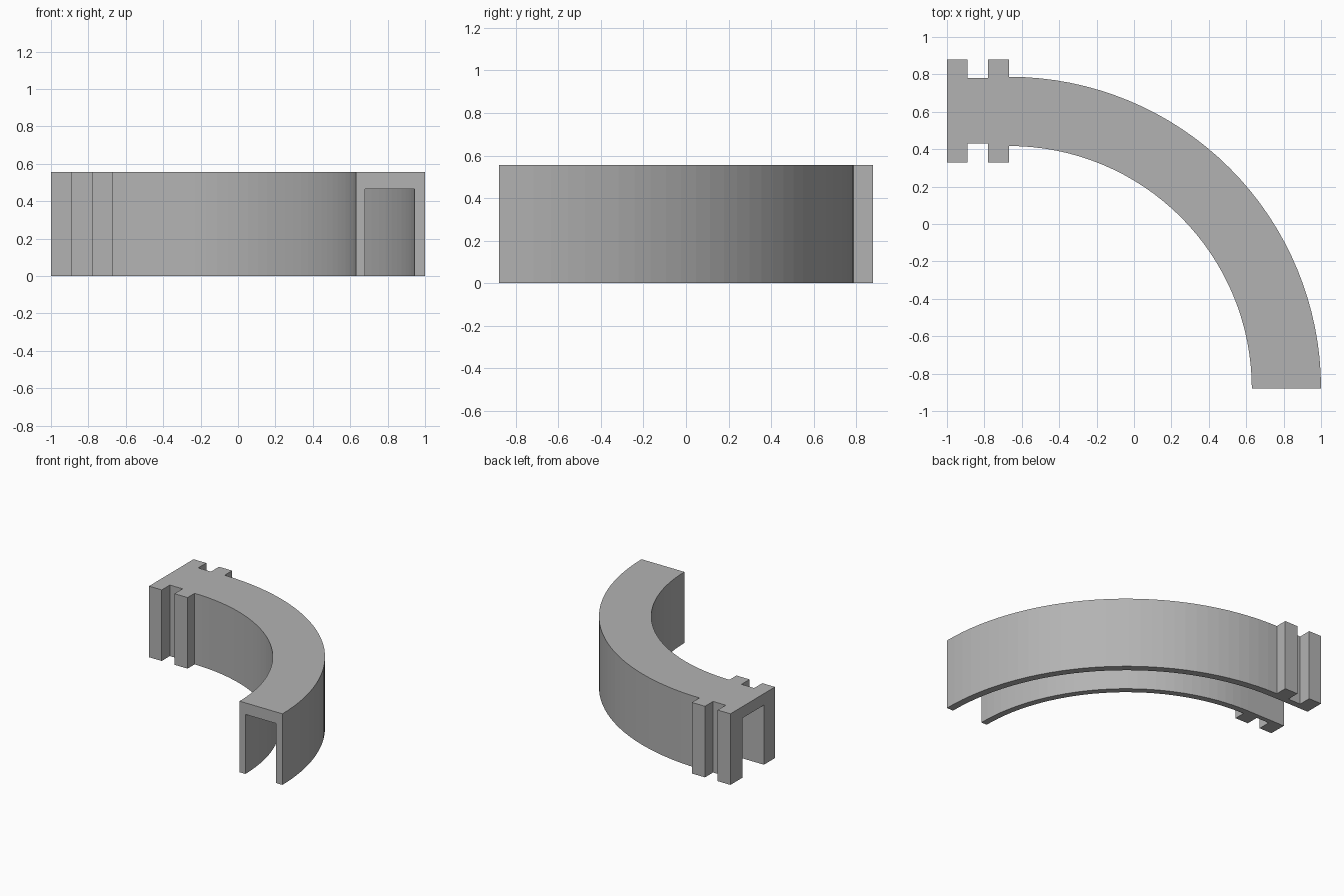
import bpy, bmesh
from math import sin, cos, pi

cube = bpy.data.objects.get("Cube")
if cube:
    bpy.data.objects.remove(cube, do_unlink=True)

# Bend centre, wall radii and heights
CX, CY = -0.667, -0.88
R_OUT, R_IN = 1.667, 1.297
R_CH_OUT, R_CH_IN = 1.61, 1.347
HEIGHT, CHANNEL_HEIGHT = 0.555, 0.465
SEGMENTS = 32

grey = bpy.data.materials.new("grey plastic")
grey.use_nodes = True
colour = (0.45, 0.45, 0.45, 1)
grey.diffuse_color = colour
grey.node_tree.nodes["Principled BSDF"].inputs["Base Color"].default_value = colour


def arc(radius):
    """Quarter bend from the open end round to the connector."""
    steps = [pi / 2 * i / SEGMENTS for i in range(SEGMENTS + 1)]
    return [(CX + radius * cos(a), CY + radius * sin(a)) for a in steps]


def connector(neck, flange):
    """Stepped edge of the two connector ribs, from the bend to the end."""
    return [(CX, flange), (-0.78, flange), (-0.78, neck),
            (-0.89, neck), (-0.89, flange), (-1, flange)]


def extrude_plan(name, plan, z0, z1):
    bm = bmesh.new()
    face = bm.faces.new([bm.verts.new((x, y, z0)) for x, y in plan])
    top = bmesh.ops.extrude_face_region(bm, geom=[face])["geom"]
    verts = [v for v in top if isinstance(v, bmesh.types.BMVert)]
    bmesh.ops.translate(bm, verts=verts, vec=(0, 0, z1 - z0))
    bmesh.ops.recalc_face_normals(bm, faces=bm.faces)
    mesh = bpy.data.meshes.new(name)
    bm.to_mesh(mesh)
    bm.free()
    mesh.materials.append(grey)
    obj = bpy.data.objects.new(name, mesh)
    bpy.context.collection.objects.link(obj)
    return obj


# Curved body with the ribbed connector
outer_edge = arc(R_OUT) + connector(0.78, 0.88)
inner_edge = arc(R_IN) + connector(0.43, 0.33)
body = extrude_plan("curved_channel", outer_edge + inner_edge[::-1], 0, HEIGHT)


# Hollow running the whole length, open underneath and at both ends
def channel_edge(radius):
    bend = arc(radius)
    return [(CX + radius, CY - 0.1)] + bend + [(-1.1, CY + radius)]


cutter = extrude_plan("channel_cutter",
                      channel_edge(R_CH_OUT) + channel_edge(R_CH_IN)[::-1],
                      -0.1, CHANNEL_HEIGHT)
cutter.hide_render = True

cut = body.modifiers.new("channel", 'BOOLEAN')
cut.operation = 'DIFFERENCE'
cut.solver = 'EXACT'
cut.object = cutter
bpy.context.view_layer.objects.active = body
bpy.ops.object.modifier_apply(modifier=cut.name)
bpy.data.objects.remove(cutter, do_unlink=True)
